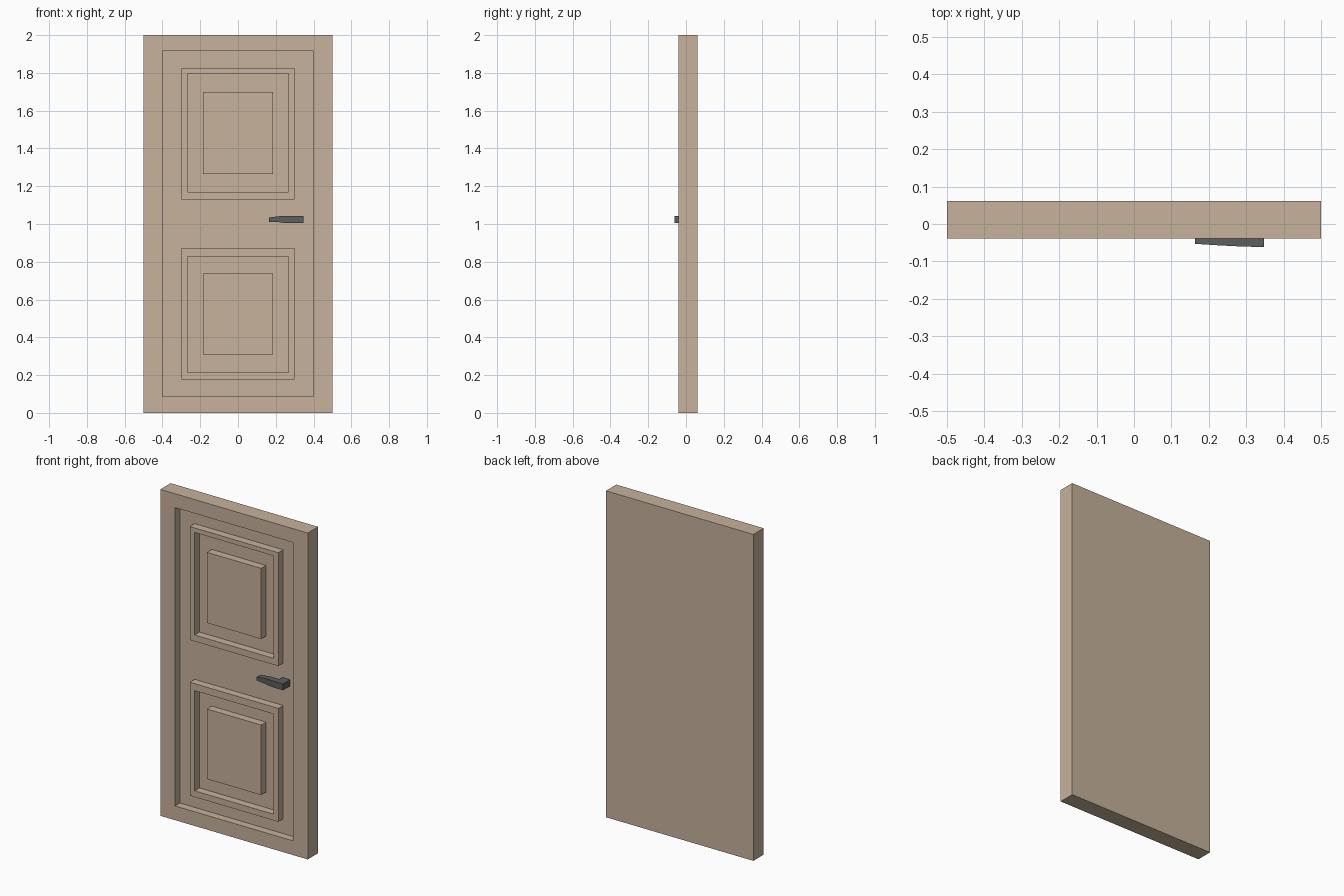
import bpy, bmesh

if "Cube" in bpy.data.objects:
    bpy.data.objects.remove(bpy.data.objects["Cube"])


def material(name, rgb):
    m = bpy.data.materials.new(name)
    m.diffuse_color = (*rgb, 1)
    m.use_nodes = True
    m.node_tree.nodes["Principled BSDF"].inputs["Base Color"].default_value = m.diffuse_color
    return m


WOOD = material("beige_wood", (0.565, 0.445, 0.33))
METAL = material("dark_metal", (0.105, 0.115, 0.113))

FRONT, FLOOR, BACK = -0.0385, 0.0085, 0.0615


def rect_loft(name, loops, mat, closed=False):
    """Join rectangles (x0, x1, z0, z1, y); cap both ends or close the loop."""
    bm = bmesh.new()
    rings = [[bm.verts.new(p) for p in ((a, y, c), (b, y, c), (b, y, d), (a, y, d))]
             for a, b, c, d, y in loops]
    pairs = list(zip(rings, rings[1:]))
    if closed:
        pairs.append((rings[-1], rings[0]))
    else:
        bm.faces.new(rings[0])
        bm.faces.new(rings[-1])
    for r, s in pairs:
        for i in range(4):
            j = (i + 1) % 4
            bm.faces.new((r[i], r[j], s[j], s[i]))
    bmesh.ops.recalc_face_normals(bm, faces=bm.faces)
    return finish(name, bm, mat)


def finish(name, bm, mat):
    me = bpy.data.meshes.new(name)
    bm.to_mesh(me)
    bm.free()
    me.materials.append(mat)
    ob = bpy.data.objects.new(name, me)
    bpy.context.collection.objects.link(ob)
    return ob


# Door slab with one wide shallow pocket in the front
outer, pocket = (-0.5, 0.5, 0, 2), (-0.4, 0.4, 0.087, 1.915)
rect_loft("door_slab", [(*outer, BACK), (*outer, FRONT),
                        (*pocket, FRONT), (*pocket, FLOOR)], WOOD)

# Upper and lower mouldings, each with a raised centre panel
for label, ring, hole, centre in (
        ("lower", (0.177, 0.872), (0.215, 0.829), (0.31, 0.739)),
        ("upper", (1.131, 1.826), (1.17, 1.798), (1.266, 1.699))):
    o, i, c = (-0.3, 0.3, *ring), (-0.267, 0.267, *hole), (-0.184, 0.184, *centre)
    rect_loft(label + "_moulding", [(*o, FLOOR), (*o, FRONT), (*i, FRONT), (*i, FLOOR)],
              WOOD, closed=True)
    rect_loft(label + "_panel", [(*c, FLOOR), (*c, FRONT)], WOOD)

# Lever handle: sections along x (x, front y, back y, bottom z, top z)
sections = [(0.163, -0.053, -0.02, 1.012, 1.034),
            (0.225, -0.057, -0.02, 1.009, 1.042),
            (0.245, -0.058, -0.02, 1.005, 1.043),
            (0.295, -0.0605, -0.02, 1.004, 1.043),
            (0.297, -0.0605, FLOOR, 1.004, 1.043),
            (0.348, -0.0615, FLOOR, 1.004, 1.043)]
bm = bmesh.new()
rings = [[bm.verts.new(p) for p in ((x, f, b), (x, k, b), (x, k, t), (x, f, t))]
         for x, f, k, b, t in sections]
bm.faces.new(rings[0])
bm.faces.new(rings[-1])
for r, s in zip(rings, rings[1:]):
    for i in range(4):
        j = (i + 1) % 4
        bm.faces.new((r[i], r[j], s[j], s[i]))
bmesh.ops.recalc_face_normals(bm, faces=bm.faces)
finish("lever_handle", bm, METAL)
